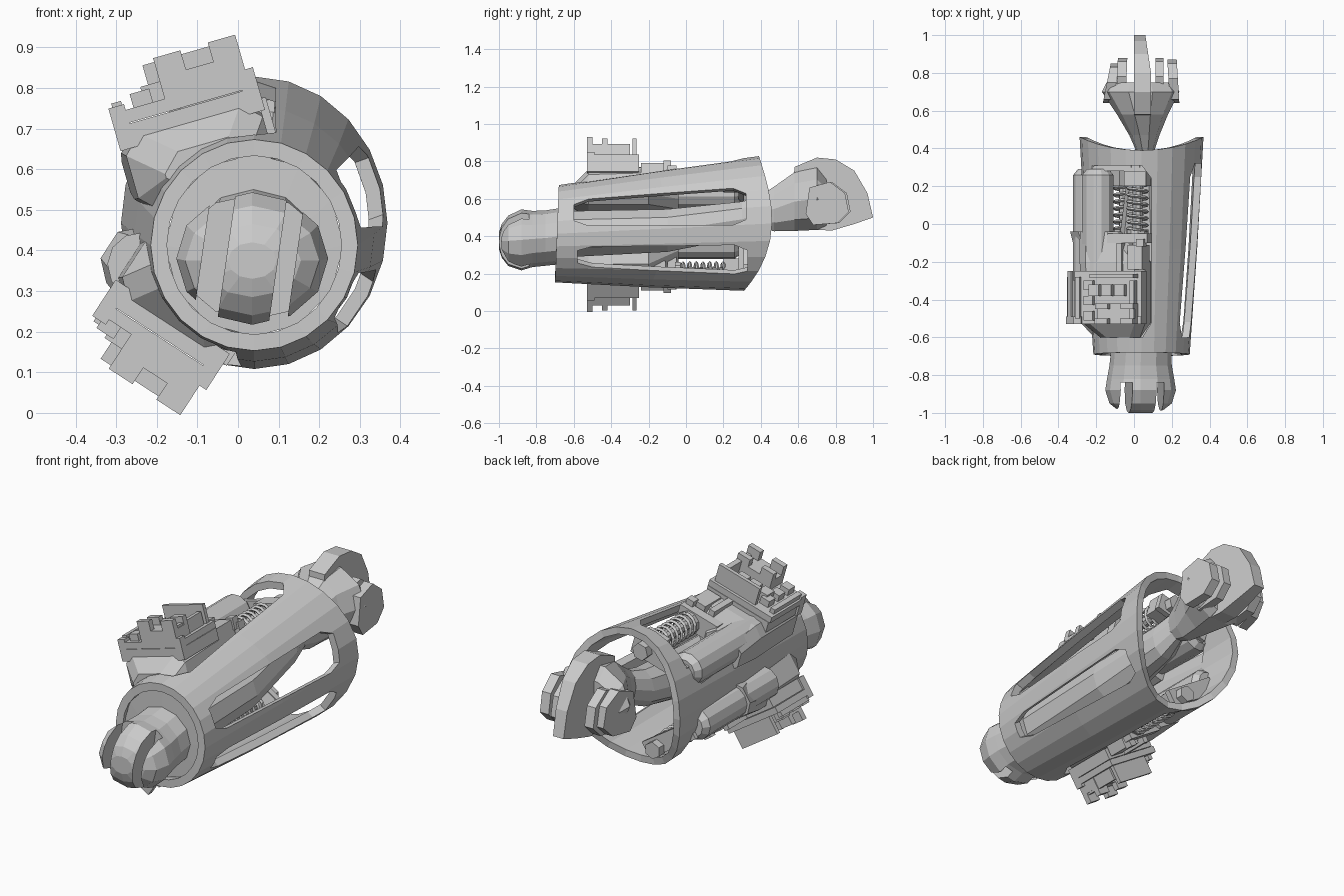
import bpy, bmesh
from math import sin, cos, pi, radians

if "Cube" in bpy.data.objects:
    bpy.data.objects.remove(bpy.data.objects["Cube"])

CX, CZ = 0.04, 0.44          # axis of the forearm shell


def loft(name, rings, caps=True, wrap=False):
    """Skin a list of equal-length point rings into one flat-shaded object."""
    bm = bmesh.new()
    vs = [[bm.verts.new(p) for p in r] for r in rings]
    n = len(rings[0])
    for k in range(len(vs) if wrap else len(vs) - 1):
        a, b = vs[k], vs[(k + 1) % len(vs)]
        for i in range(n):
            j = (i + 1) % n
            bm.faces.new((a[i], a[j], b[j], b[i]))
    if caps and not wrap:
        bm.faces.new(vs[0])
        bm.faces.new(vs[-1])
    bmesh.ops.recalc_face_normals(bm, faces=bm.faces)
    me = bpy.data.meshes.new(name)
    bm.to_mesh(me)
    bm.free()
    ob = bpy.data.objects.new(name, me)
    bpy.context.collection.objects.link(ob)
    return ob


def ellipse(x, y, z, rx, rz, n=12):
    return [(x + rx * cos(2 * pi * i / n), y, z + rz * sin(2 * pi * i / n)) for i in range(n)]


def cut(ob, cutters):
    for c in cutters:
        c.hide_render = True
        m = ob.modifiers.new("cut", 'BOOLEAN')
        m.operation, m.solver, m.object = 'DIFFERENCE', 'EXACT', c
    dg = bpy.context.evaluated_depsgraph_get()
    me = bpy.data.meshes.new_from_object(ob.evaluated_get(dg))
    ob.modifiers.clear()
    ob.data = me
    for c in cutters:
        bpy.data.objects.remove(c)


def frame(angle, s, k=1.0):
    """Map (tangent, y, radial) to world for a given angle round the shell."""
    a = radians(angle)
    return lambda v, y, u: (CX + s * v * sin(a) + k * u * cos(a), y, CZ - s * v * cos(a) + k * u * sin(a))


# --- forearm shell: tapered tube with a saddle-shaped rear edge
def shell_ring(t, inset, n=24):
    ring = []
    for i in range(n):
        c, s = cos(2 * pi * i / n), sin(2 * pi * i / n)
        y_end = 0.46 * c * c + (0.35 + 0.03 * s) * s * s
        y = -0.69 + 0.01 * s + t * (y_end + 0.69)
        rx = 0.255 + 0.073 * t - inset
        rz = 0.26 + 0.1 * t - inset
        ring.append((CX + rx * c, y, 0.413 + 0.055 * t + rz * s))
    return ring


shell = loft("forearm_shell", [shell_ring(t, i) for t, i in
             ((0, 0), (0.5, -0.004), (1, 0), (1, 0.036), (0.5, 0.034), (0, 0.04))], wrap=True)


def slot(angle, s, l0, r0, l1, r1, y0, y1, u0):
    f = frame(angle, s)
    pts = [(l0 * .6, y0), (r0 * .6, y0), (r0, y0 + .08), (r1, y1 - .07),
           (r1 * .7, y1), (l1 * .7, y1), (l1, y1 - .07), (l0, y0 + .08)]
    return loft("slot_cutter", [[f(v, y, u) for v, y in pts] for u in (u0, 0.7)])


cut(shell, [slot(20, 1, -.08, .075, -.115, .09, -.6, .32, .1),
            slot(-34, 1, -.065, .06, -.095, .085, -.58, .33, .1),
            slot(106, 1, -.19, .12, -.25, .15, -.6, .31, .1),
            slot(237, -1, -.19, .12, -.25, .15, -.6, .31, .1)])

# --- inner core joining the two ends
loft("inner_core", [ellipse(CX, -.66, .41, .14, .13, 10), ellipse(CX + .01, -.1, .43, .13, .12, 10),
                    ellipse(CX + .01, .3, .49, .08, .1, 10), ellipse(.06, .42, .53, .045, .09, 10)])

# --- front joint: rounded knuckle on a flange, split by two slanted gaps
joint = loft("front_joint", [ellipse(x, y, z, rx, rz) for x, y, z, rx, rz in (
    (.04, -.64, .413, .22, .225), (.04, -.67, .413, .22, .225), (.038, -.672, .4, .16, .15),
    (.035, -.75, .39, .165, .148), (.035, -.82, .385, .178, .15), (.035, -.88, .38, .187, .163),
    (.035, -.95, .375, .165, .135), (.035, -.985, .375, .12, .09), (.035, -1, .375, .06, .045))])
cut(joint, [loft("gap_cutter", [[(x - w - .03, y, .2), (x + w - .03, y, .2), (x + w + .025, y, .58), (x - w + .025, y, .58)]
                                for y in (-1.1, -.84)]) for x, w in ((-.055, .03), (.125, .022))])

# --- rear hand: flared palm, thin side fingers and a large central fin
loft("hand_palm", [ellipse(x, y, z, rx, rz, 10) for x, y, z, rx, rz in (
    (.06, .38, .53, .045, .08), (.055, .47, .545, .08, .125), (.045, .58, .585, .135, .165),
    (.035, .7, .6, .205, .175), (.035, .75, .58, .18, .13))])
FIN = [(.56, .44), (.78, .43), (.9, .465), (1, .5), (.97, .63), (.9, .75), (.8, .81), (.7, .82), (.58, .77)]
loft("hand_central_fin", [[(x - k * max(0, y - .8), y, z) for y, z in FIN] for x, k in ((.0, 0), (.09, .15))])
for i, (x, w, tip, lean) in enumerate(((-.14, .025, .85, .05), (-.07, .025, .88, .01),
                                       (.135, .022, .88, .0), (.215, .025, .87, -.015))):
    prof = [(.64, .52), (.68, .46), (tip - .06, .47), (tip, .53), (tip - .02, .63), (tip - .1, .69), (.66, .66)]
    loft(f"hand_finger_{i + 1}", [[(x + d + lean * (y - .64) / .25, y, z) for y, z in prof] for d in (-w, w)])


# --- actuator module, mirrored into both openings
def actuator(tag, angle, s, k, edge, mv, mu):
    """k: radial scale, edge: outer side of the board, mv/mu: motor centre."""
    f = frame(angle, s, k)

    def block(name, v0, v1, y0, y1, u0, u1):
        return loft(f"{tag}_{name}", [[f(v0, y, u0), f(v1, y, u0), f(v1, y, u1), f(v0, y, u1)] for y in (y0, y1)])

    def tube(name, v, u, stations, n=12):
        return loft(f"{tag}_{name}", [[f(v + r * cos(2 * pi * i / n), y, u + r * sin(2 * pi * i / n))
                                       for i in range(n)] for y, r in stations])

    # motor and gearbox housing
    tube("motor", mv, mu, ((-.3, .085), (.26, .085), (.29, .06)))
    rings = []
    for y, a, b, lo, hi in ((-.6, -.17, .05, .15, .25), (-.52, edge, .1, .12, .32),
                            (-.2, edge - .01, .1, .12, .33), (-.04, mv - .095, -.06, .14, .31)):
        c = .045
        rings.append([f(v, y, u) for v, u in ((a + c, lo), (b - c, lo), (b, lo + c), (b, hi - c),
                                              (b - c, hi), (a + c, hi), (a, hi - c), (a, lo + c))])
    loft(f"{tag}_housing", rings)
    block("side_box", .02, .1, -.24, -.11, .2, .34)
    block("cross_bar", -.1, .12, -.1, -.05, .22, .32)
    block("bracket", -.04, -.01, -.26, -.1, .24, .35)

    # spring, rod, seats and the hexagonal nut at the rear
    sv, su = .05, .255
    tube("spring_rod", sv, su, ((-.12, .028), (.34, .028)), 8)
    block("spring_seat", sv - .06, sv + .06, .2, .28, su - .05, su + .05)
    tube("front_seat", sv, su, ((-.06, .06), (-.03, .06)), 10)
    tube("hex_nut", sv, su, ((.3, .045), (.35, .045)), 6)
    block("end_plate", -.19, .12, .28, .31, .2, .29)
    coil, turns, seg = [], 7, 12
    for i in range(turns * seg + 1):
        t = 2 * pi * i / seg
        y = -.04 + .25 * i / (turns * seg)
        coil.append([f(sv + (.053 + .009 * cos(q)) * cos(t), y + .009 * sin(q), su + (.053 + .009 * cos(q)) * sin(t))
                     for q in (0, pi / 2, pi, 3 * pi / 2)])
    loft(f"{tag}_spring", coil)

    # circuit board stack with connectors
    block("lower_tray", edge, .11, -.53, -.25, .29, .35)
    block("board", edge - .01, .11, -.53, -.25, .352, .385)
    block("connector_base", -.12, .09, -.53, -.42, .385, .44)
    for i, (a, b) in enumerate(((-.12, -.05), (.02, .09))):
        block(f"connector_tower_{i + 1}", a, b, -.53, -.5, .43, .49)
        block(f"connector_back_{i + 1}", a, b, -.45, -.42, .43, .48)
    block("rear_header", -.15, .09, -.285, -.265, .385, .48)
    block("side_header", .06, .085, -.5, -.3, .385, .45)
    block("edge_strip", edge, edge + .025, -.5, -.28, .385, .41)
    for i in range(3):
        v = -.17 + i * .07
        block(f"socket_{i + 1}", v, v + .055, -.38, -.32, .385, .43)
        block(f"chip_{i + 1}", -.2, -.15, -.51 + i * .08, -.46 + i * .08, .385, .42)
    for i, (v, y) in enumerate(((edge + .01, -.51), (.09, -.51), (.09, -.1))):
        block(f"screw_{i + 1}", v - .02, v + .02, y - .02, y + .02, .29, .4 if i < 2 else .35)


actuator("upper", 106, 1, .99, -.25, -.17, .25)
actuator("lower", 237, -1, .965, -.215, -.19, .225)
